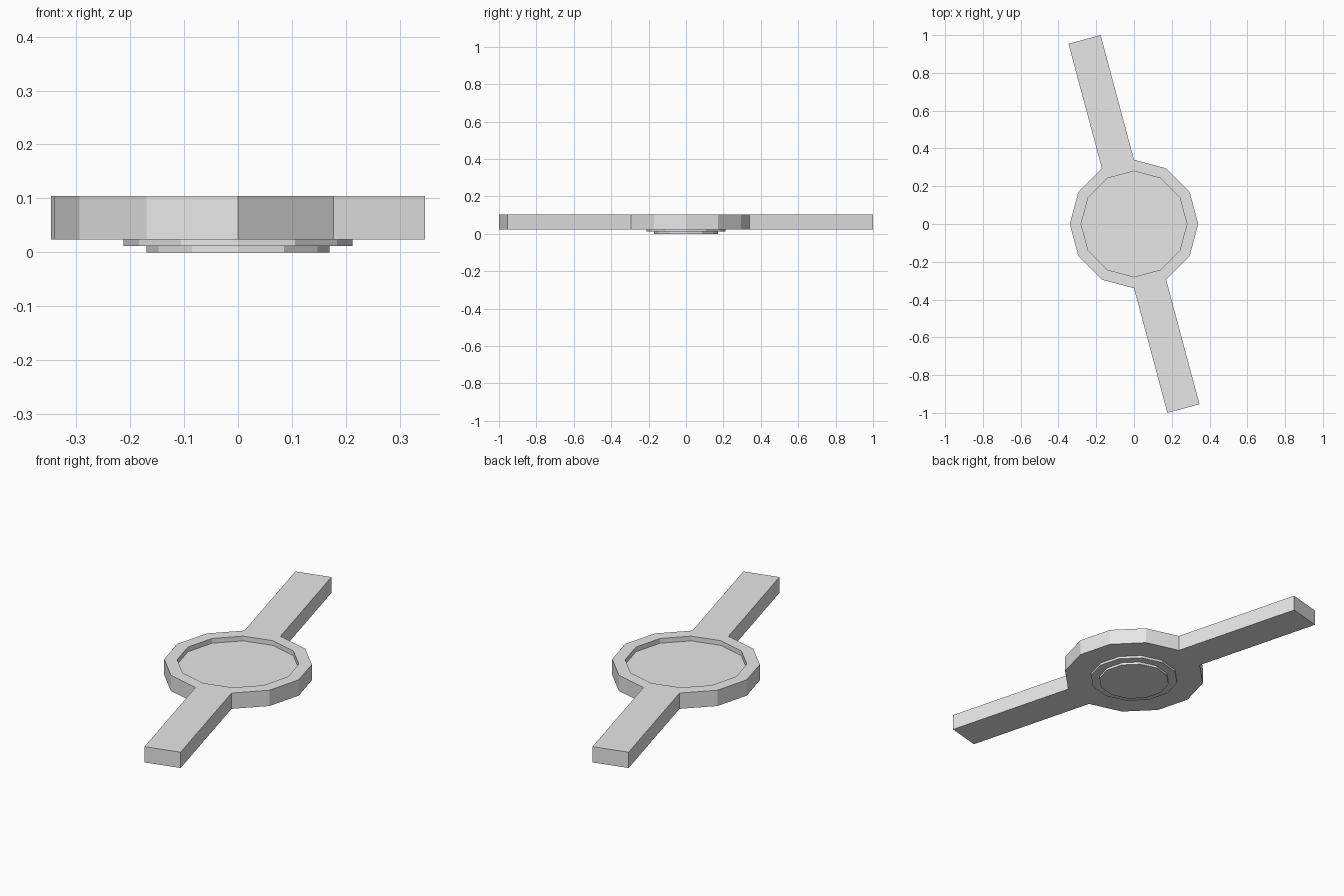
import bpy
import bmesh
import math
from mathutils import Vector

cube = bpy.data.objects.get("Cube")
if cube:
    bpy.data.objects.remove(cube, do_unlink=True)

SIDES = 12
HUB_RADIUS = 0.34
BASE_Z, TOP_Z = 0.024, 0.104
ARM_LENGTH = 0.683

grey = bpy.data.materials.new("light_grey")
grey.use_nodes = True
colour = (0.8, 0.8, 0.8, 1.0)
grey.diffuse_color = colour
grey.node_tree.nodes["Principled BSDF"].inputs["Base Color"].default_value = colour

bm = bmesh.new()


def extrude(face, offset):
    """Pull one face along offset and return the moved face."""
    new = bmesh.ops.extrude_discrete_faces(bm, faces=[face])["faces"][0]
    bmesh.ops.translate(bm, verts=new.verts, vec=offset)
    return new


def step(face, old_radius, new_radius, dz):
    """Inset a cap to a smaller radius, then push it up or down."""
    cap = extrude(face, Vector((0, 0, 0)))
    for v in cap.verts:
        v.co.x *= new_radius / old_radius
        v.co.y *= new_radius / old_radius
    return extrude(cap, Vector((0, 0, dz)))


def cap_facing(sign):
    bm.normal_update()
    return max(bm.faces, key=lambda f: f.normal.z * sign)


# Twelve-sided hub
bmesh.ops.create_cone(bm, cap_ends=True, segments=SIDES, radius1=HUB_RADIUS,
                      radius2=HUB_RADIUS, depth=TOP_Z - BASE_Z)
bmesh.ops.translate(bm, verts=bm.verts, vec=(0, 0, (TOP_Z + BASE_Z) / 2))

# Shallow recess in the top
step(cap_facing(1), HUB_RADIUS, 0.28, -0.024)

# Two stepped discs underneath
disc = step(cap_facing(-1), HUB_RADIUS, 0.212, -0.012)
step(disc, 0.212, 0.17, -0.012)

# Two opposite straight arms, each pulled from one side of the hub
for degrees in (105, -75):
    angle = math.radians(degrees)
    direction = Vector((math.cos(angle), math.sin(angle), 0))
    side = max(bm.faces, key=lambda f: f.calc_center_median().dot(direction))
    extrude(side, direction * ARM_LENGTH)

bmesh.ops.recalc_face_normals(bm, faces=bm.faces)
mesh = bpy.data.meshes.new("hub_with_arms")
bm.to_mesh(mesh)
bm.free()
mesh.materials.append(grey)
body = bpy.data.objects.new("hub_with_arms", mesh)
bpy.context.collection.objects.link(body)
